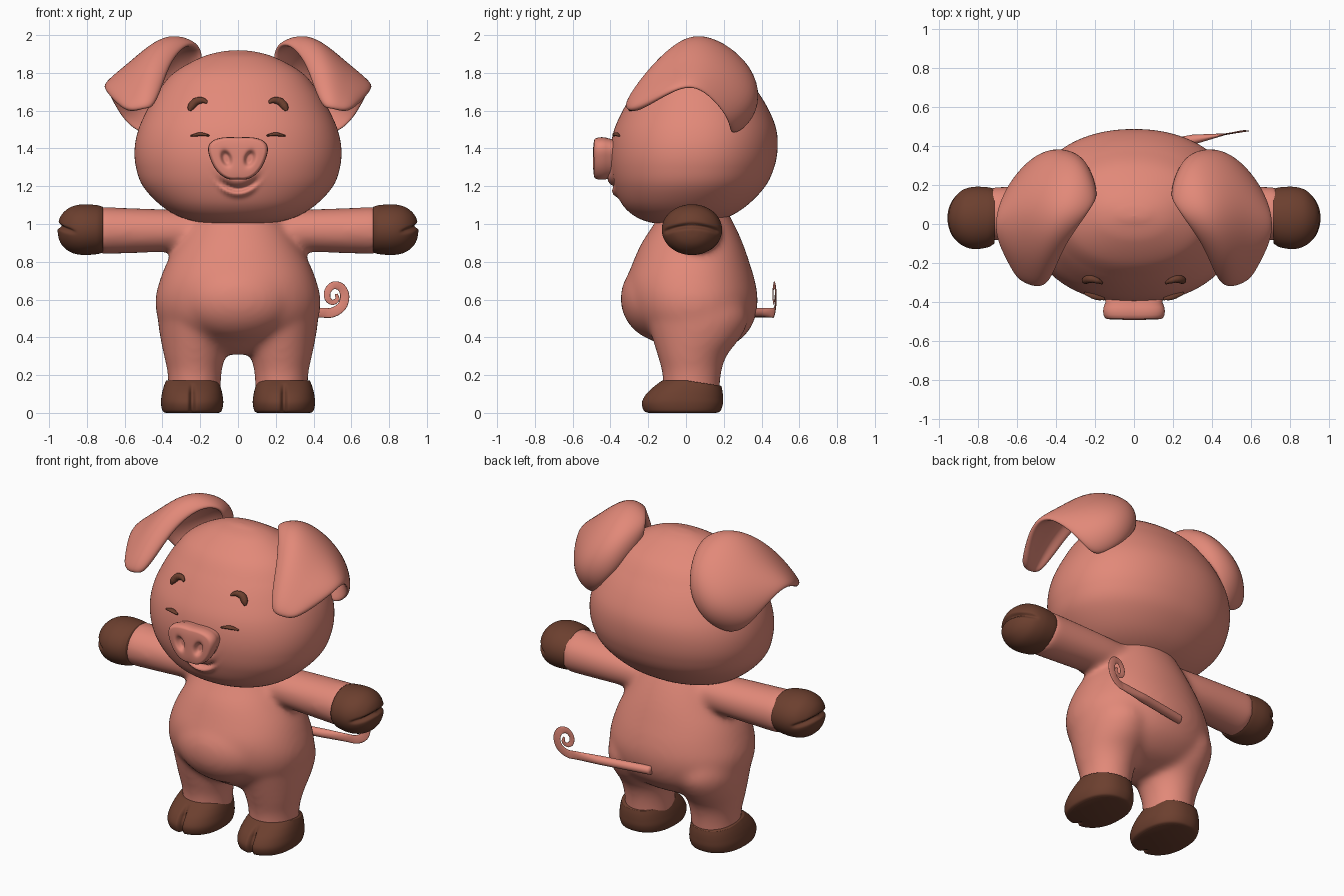
import bpy, bmesh, math
from mathutils import Vector

cube = bpy.data.objects.get("Cube")
if cube:
    bpy.data.objects.remove(cube)


def make_material(name, rgb):
    mat = bpy.data.materials.new(name)
    mat.use_nodes = True
    colour = (*rgb, 1)
    mat.diffuse_color = colour
    bsdf = next(n for n in mat.node_tree.nodes if n.type == 'BSDF_PRINCIPLED')
    bsdf.inputs["Base Color"].default_value = colour
    bsdf.inputs["Roughness"].default_value = 0.7
    return mat


PINK = make_material("pink_skin", (0.76, 0.25, 0.19))
BROWN = make_material("brown_hoof", (0.15, 0.05, 0.028))


def spline(keys, steps):
    """Sample a Catmull-Rom curve through key tuples."""
    out, last = [], len(keys) - 1
    for i in range(steps + 1):
        t = i / steps * last
        k = min(int(t), last - 1)
        f = t - k
        a, b, c, d = (Vector(keys[min(max(j, 0), last)]) for j in range(k - 1, k + 3))
        out.append(0.5 * (2 * b + (c - a) * f + (2 * a - 5 * b + 4 * c - d) * f ** 2
                          + (3 * b - a - 3 * c + d) * f ** 3))
    return out


def power_point(angle, n):
    """Point on a unit superellipse."""
    c, s = math.cos(angle), math.sin(angle)
    return (math.copysign(abs(c) ** (2 / n), c), math.copysign(abs(s) ** (2 / n), s))


def loft(bm, rings):
    """Skin a list of point rings and cap both ends."""
    rows = [[bm.verts.new(p) for p in ring] for ring in rings]
    for a, b in zip(rows, rows[1:]):
        for i in range(len(a)):
            j = (i + 1) % len(a)
            bm.faces.new((a[i], a[j], b[j], b[i]))
    bm.faces.new(rows[0])
    bm.faces.new(rows[-1])


def hull(bm, keys, place=lambda x, y, z: (x, y, z), steps=40, seg=64, n=2.0):
    """Loft keys of (height, half width, front, back), then place each point."""
    rings = []
    for z, hx, y0, y1 in spline(keys, steps):
        ring = []
        for i in range(seg):
            c, s = power_point(math.tau * i / seg, n)
            ring.append(place(max(hx, 0) * c, (y0 + y1) / 2 + (y1 - y0) / 2 * s, z))
        rings.append(ring)
    loft(bm, rings)


def tube(bm, keys, depth, flat, steps=40, seg=16):
    """Sweep (x, z, radius) keys; depth gives y, flat squashes along y."""
    pts, rings = spline(keys, steps), []
    for i, (x, z, r) in enumerate(pts):
        d = (pts[min(i + 1, steps)] - pts[max(i - 1, 0)]).xy.normalized()
        ring = []
        for k in range(seg):
            a = math.tau * k / seg
            u, w = r * math.cos(a), r * math.sin(a) * flat(x)
            ring.append((x - d.y * u, depth(x, z) + w, z + d.x * u))
        rings.append(ring)
    loft(bm, rings)


def finish(name, bm, mat):
    bmesh.ops.remove_doubles(bm, verts=bm.verts[:], dist=0.0002)
    bmesh.ops.recalc_face_normals(bm, faces=bm.faces[:])
    mesh = bpy.data.meshes.new(name)
    bm.to_mesh(mesh)
    bm.free()
    mesh.materials.append(mat)
    mesh.polygons.foreach_set("use_smooth", [True] * len(mesh.polygons))
    obj = bpy.data.objects.new(name, mesh)
    bpy.context.scene.collection.objects.link(obj)
    return obj


def bump(d, width):
    return math.exp(-(d / width) ** 2)


# Body: torso, belly, legs and arms fused into one skin
TORSO = [(.31, .1, -.06, .1), (.35, .27, -.13, .23), (.42, .38, -.22, .32),
         (.5, .425, -.285, .365), (.6, .438, -.315, .38), (.7, .415, -.315, .365),
         (.8, .375, -.28, .335), (.9, .315, -.235, .3), (1, .255, -.17, .255), (1.1, .2, -.12, .2)]
LEG = [(.05, .14, -.125, .175), (.2, .142, -.125, .185), (.3, .162, -.15, .215),
       (.4, .182, -.18, .29), (.5, .194, -.2, .33), (.6, .18, -.16, .3)]
ARM = [(.1, .1, -.05, .17), (.35, .112, -.07, .19), (.75, .127, -.088, .192)]
bm = bmesh.new()
hull(bm, TORSO, n=2.1)
belly = bmesh.ops.create_uvsphere(bm, u_segments=48, v_segments=32, radius=1)["verts"]
for v in belly:
    v.co = (v.co.x * .32, v.co.y * .235 - .112, v.co.z * .23 + .605)
for s in (1, -1):
    hull(bm, LEG, lambda x, y, z: (s * (x + .23), y, z))
    hull(bm, ARM, lambda x, y, z: (s * z, y, x + .965))
body = finish("body", bm, PINK)
remesh = body.modifiers.new("fuse", 'REMESH')
remesh.mode = 'VOXEL'
remesh.voxel_size = 0.016
remesh.use_smooth_shade = True
soften = body.modifiers.new("soften", 'SMOOTH')
soften.factor = 0.5
soften.iterations = 24

# Head with a carved smile and a lower lip
HEAD = [(1, 0, -.03, -.03), (1.003, .16, -.16, .11), (1.035, .3, -.26, .22), (1.1, .41, -.335, .325),
        (1.2, .503, -.38, .42), (1.3, .54, -.4, .467), (1.4, .547, -.4, .485), (1.5, .527, -.38, .478),
        (1.6, .483, -.335, .44), (1.7, .425, -.275, .38), (1.8, .34, -.2, .3),
        (1.88, .2, -.09, .18), (1.912, .09, 0, .1), (1.92, 0, .04, .04)]
ROUND = 2.15
bm = bmesh.new()
hull(bm, HEAD, steps=156, seg=200, n=ROUND)
for v in bm.verts:
    if v.co.y < -.2:
        x, z = v.co.x, v.co.z
        smile = 1.185 + 4.5 * x * x
        fade = 1 / (1 + (x / .09) ** 8)
        v.co.y += fade * (.03 * bump(z - smile, .012) - .022 * bump(z - smile + .025, .018)
                          - .025 * bump(z - smile - .045, .03))
finish("head", bm, PINK)

head_rows = spline(HEAD, 300)


def face_y(x, z):
    """Front surface of the head at x, z."""
    _, hx, y0, y1 = min(head_rows, key=lambda r: abs(r[0] - z))
    return (y0 + y1) / 2 - (y1 - y0) / 2 * (1 - min(abs(x) / hx, 1) ** ROUND) ** (1 / ROUND)


# Snout: tapered disc with two pressed nostrils
profile = [(.93, -.34), (.93, -.4), (.99, -.425), (1.01, -.445), (.995, -.465), (.95, -.48)]
profile += [(r / 30, -.492 + .007 * (r / 27) ** 4) for r in range(27, 0, -1)]
rings = []
for r, y in profile:
    ring = []
    for i in range(96):
        c, s = power_point(math.tau * i / 96, 2.5)
        ring.append((r * c * .146 * (1 + .3 * s), y, 1.347 + r * s * (.11 + .012 * abs(c))))
    rings.append(ring)
bm = bmesh.new()
loft(bm, rings)
for v in bm.verts:
    if v.co.y < -.47:
        dx, dz = abs(v.co.x) - .062, v.co.z - 1.347
        d = math.hypot((dx - dz * .2) / .024, dz / .036)
        v.co.y += .03 / (1 + d ** 6)
finish("snout", bm, PINK)

# Floppy ears: control rows run from the root, over the fold, to the tip
EAR = [[(.21, .14, 1.8), (.25, .34, 1.7), (.38, .35, 1.54), (.48, .22, 1.45)],
       [(.18, .13, 1.92), (.27, .36, 1.88), (.49, .43, 1.69), (.62, .24, 1.54)],
       [(.25, .03, 1.97), (.37, .08, 2.055), (.56, .13, 1.87), (.71, .07, 1.74)],
       [(.35, -.1, 1.87), (.45, -.11, 1.91), (.57, -.09, 1.8), (.715, -.06, 1.71)],
       [(.4, -.22, 1.72), (.47, -.24, 1.75), (.56, -.22, 1.7), (.65, -.18, 1.64)],
       [(.45, -.3, 1.61), (.49, -.32, 1.61), (.53, -.31, 1.6), (.59, -.28, 1.595)]]
for s, side in ((1, "left"), (-1, "right")):
    bm = bmesh.new()
    grid = [[bm.verts.new((s * x, y, z)) for x, y, z in row] for row in EAR]
    for a, b in zip(grid, grid[1:]):
        for i in range(len(a) - 1):
            bm.faces.new((a[i], a[i + 1], b[i + 1], b[i]))
    ear = finish(side + "_ear", bm, PINK)
    thick = ear.modifiers.new("thickness", 'SOLIDIFY')
    thick.thickness = 0.055
    thick.offset = 0
    ear.modifiers.new("round", 'SUBSURF').levels = 3
    ear.modifiers["round"].render_levels = 3

    # Closed eye and brow hugging the face
    bm = bmesh.new()
    tube(bm, [(s * .152, 1.468, .004), (s * .2, 1.475, .01), (s * .252, 1.466, .004)],
         lambda x, z: face_y(x, z) - .008, lambda x: 1.7)
    finish(side + "_closed_eye", bm, BROWN)
    bm = bmesh.new()
    tube(bm, [(s * .163, 1.643, .007), (s * .19, 1.655, .016), (s * .225, 1.646, .021),
              (s * .248, 1.62, .019), (s * .256, 1.6, .008)],
         lambda x, z: face_y(x, z) - .01, lambda x: 1)
    finish(side + "_brow", bm, BROWN)

    # Foot hoof with a cleft at the front
    bm = bmesh.new()
    hull(bm, [(0, .14, -.2, .16), (.012, .157, -.225, .182), (.055, .165, -.235, .195),
              (.1, .16, -.212, .196), (.14, .15, -.17, .193), (.172, .138, -.125, .187)],
         lambda x, y, z: (s * (x + .243), y, z * (1 - .9 * max(y, 0))), seg=160, n=2.3)
    for v in bm.verts:
        if v.co.y < -.08:
            v.co.y += .045 * bump(abs(v.co.x) - .243, .012) * min(max((.16 - v.co.z) / .06, 0), 1)
    finish(side + "_foot_hoof", bm, BROWN)

    # Hand hoof with a slit across the tip
    bm = bmesh.new()
    hull(bm, [(.715, .121, -.1, .18), (.75, .13, -.12, .188), (.82, .134, -.128, .19),
              (.88, .122, -.11, .173), (.925, .09, -.07, .13), (.948, .05, -.02, .08),
              (.956, 0, .03, .03)],
         lambda x, y, z: (s * z, y, x + .97), seg=128)
    for v in bm.verts:
        reach = min(max((abs(v.co.x) - .85) / .05, 0), 1)
        slit = .99 - 1.5 * (v.co.y - .03) ** 2
        v.co.x -= s * .022 * reach * bump(v.co.z - slit, .012)
    finish(side + "_hand_hoof", bm, BROWN)

# Curly tail running sideways from the back to a flat spiral
bm = bmesh.new()
tube(bm, [(-.02, .53, .026), (.2, .53, .026), (.43, .53, .026), (.5, .532, .026), (.55, .565, .025),
          (.565, .62, .024), (.545, .665, .022), (.505, .675, .02), (.475, .645, .018),
          (.475, .605, .016), (.5, .585, .014), (.525, .6, .012), (.52, .63, .007)],
     lambda x, z: .38 + .17 * x, lambda x: 1 if x < .3 else max(.16, 1 - 5 * (x - .3)), steps=120)
finish("tail", bm, PINK)
